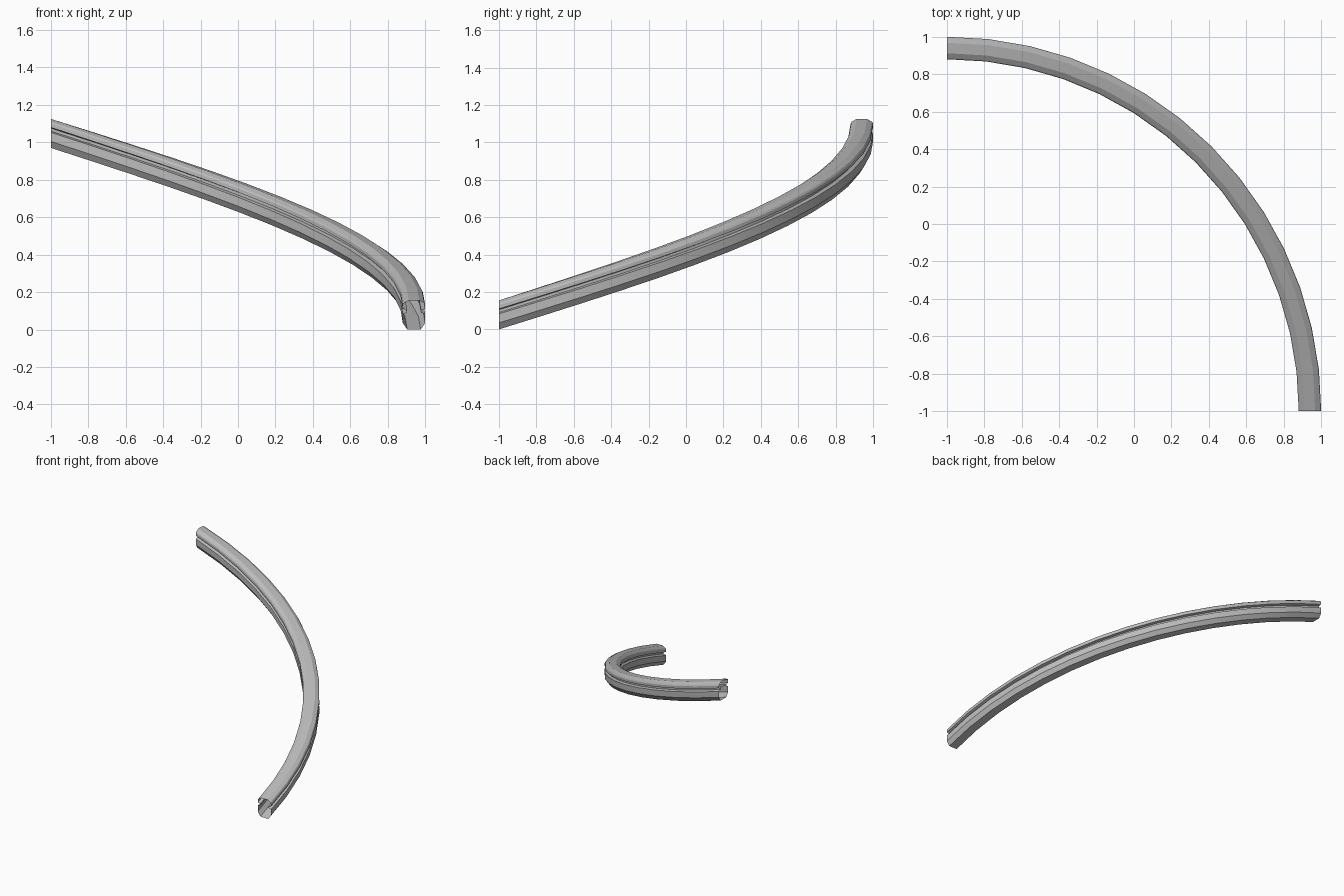
import bpy, bmesh, math

cube = bpy.data.objects.get("Cube")
if cube:
    bpy.data.objects.remove(cube, do_unlink=True)

# Sweep: a quarter turn rising steadily around the corner (-1, -1)
SEGMENTS = 14
RISE = 0.97
RADIUS = 1.94

# Right half of the moulded rail section, from the flat top down to the flat base
half = [(0.028, 0.155), (0.055, 0.14), (0.06, 0.13), (0.06, 0.11), (0.037, 0.105),
        (0.037, 0.09), (0.06, 0.083), (0.06, 0.035), (0.036, 0.0)]
profile = half + [(-r, z) for r, z in reversed(half)]


def grey_material():
    mat = bpy.data.materials.new("light_grey")
    mat.use_nodes = True
    colour = (0.5, 0.5, 0.5, 1)
    mat.diffuse_color = colour
    mat.node_tree.nodes["Principled BSDF"].inputs["Base Color"].default_value = colour
    return mat


def ring(bm, step):
    """One upright copy of the section at a step along the turn."""
    t = step / SEGMENTS
    angle = t * math.pi / 2
    return [bm.verts.new(((RADIUS + r) * math.cos(angle) - 1,
                          (RADIUS + r) * math.sin(angle) - 1,
                          z + RISE * t)) for r, z in profile]


# Hollow handrail, open at both ends
bm = bmesh.new()
rings = [ring(bm, i) for i in range(SEGMENTS + 1)]
count = len(profile)
for a, b in zip(rings, rings[1:]):
    for i in range(count):
        j = (i + 1) % count
        bm.faces.new((a[i], a[j], b[j], b[i]))
bmesh.ops.recalc_face_normals(bm, faces=bm.faces)

mesh = bpy.data.meshes.new("curved_handrail")
bm.to_mesh(mesh)
bm.free()
mesh.materials.append(grey_material())
rail = bpy.data.objects.new("curved_handrail", mesh)
bpy.context.collection.objects.link(rail)

bpy.ops.object.select_all(action='DESELECT')
rail.select_set(True)
bpy.context.view_layer.objects.active = rail
bpy.ops.object.shade_smooth_by_angle(angle=math.radians(25))
